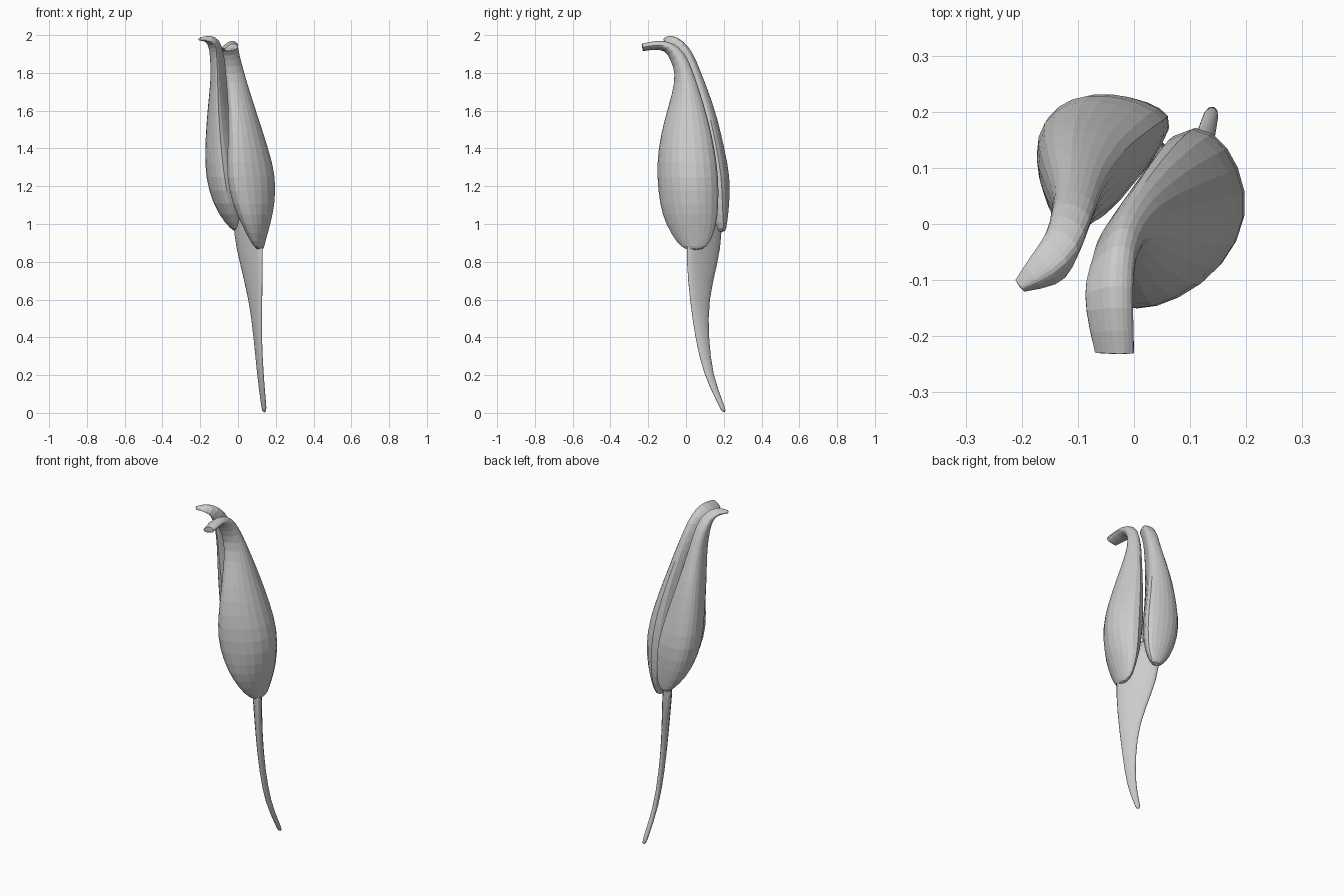
import bpy, bmesh, math
from mathutils import Vector, Matrix

if "Cube" in bpy.data.objects:
    bpy.data.objects.remove(bpy.data.objects["Cube"])

Z = Vector((0, 0, 1))


def loft(name, rings, subdiv=1, smooth=False):
    """Skin a list of equal-length point rings and cap both ends."""
    bm = bmesh.new()
    vs = [[bm.verts.new(p) for p in r] for r in rings]
    n = len(rings[0])
    for a, b in zip(vs, vs[1:]):
        for i in range(n):
            j = (i + 1) % n
            bm.faces.new((a[i], a[j], b[j], b[i]))
    ends = [bm.faces.new(vs[0][::-1]), bm.faces.new(vs[-1])]
    # keep the rims of the cut ends crisp
    layer = bm.edges.layers.float.new("crease_edge")
    for e in ends[1].edges:
        e[layer] = 0.8
    bmesh.ops.recalc_face_normals(bm, faces=bm.faces)
    me = bpy.data.meshes.new(name)
    bm.to_mesh(me)
    bm.free()
    ob = bpy.data.objects.new(name, me)
    bpy.context.collection.objects.link(ob)
    if subdiv:
        ob.modifiers.new("Subdivision", "SUBSURF").levels = subdiv
        ob.modifiers["Subdivision"].render_levels = subdiv
    if smooth:
        me.polygons.foreach_set("use_smooth", [True] * len(me.polygons))
    return ob


def lobe(name, shape, body, tip, curl):
    """Body rows: z, x0, x1, y0, y1.  Tip rows: centre, half x, half y, tilt, squeeze."""
    xs, ys = zip(*shape)
    mx, my = (max(xs) + min(xs)) / 2, (max(ys) + min(ys)) / 2
    wx, wy = (max(xs) - min(xs)) / 2, (max(ys) - min(ys)) / 2
    unit = [((x - mx) / wx, (y - my) / wy) for x, y in shape]
    curl = Vector(curl).normalized()
    axis = Z.cross(curl)
    rows = [(((x0 + x1) / 2, (y0 + y1) / 2, z), (x1 - x0) / 2, (y1 - y0) / 2, 0, 1)
            for z, x0, x1, y0, y1 in body] + tip
    rings = []
    for c, hx, hy, tilt, k in rows:
        rot = Matrix.Rotation(math.radians(tilt), 3, axis)
        ring = []
        for u, v in unit:
            o = Vector((u * hx, v * hy, 0)) * 1.035
            o -= curl * o.dot(curl) * (1 - k)
            ring.append(Vector(c) + rot @ o)
        rings.append(ring)
    return loft(name, rings)


# Right pollen lobe: D-shaped section, tip curling forward
lobe("right_anther_lobe",
     [(-.07, -.06), (-.05, -.13), (0, -.157), (.08, -.135), (.16, -.08), (.208, .01),
      (.19, .1), (.14, .165), (.07, .175), (0, .06)],
     [(.86, .10, .135, .0, .09), (.90, .065, .145, -.05, .13), (1.0, .015, .175, -.11, .165),
      (1.1, -.035, .2, -.14, .175), (1.25, -.07, .208, -.157, .175), (1.4, -.06, .165, -.15, .155),
      (1.55, -.055, .115, -.117, .12), (1.7, -.06, .065, -.07, .075), (1.8, -.07, .035, -.055, .04)],
     [((-.033, -.043, 1.89), .042, .045, 25, 1), ((-.045, -.09, 1.94), .045, .03, 55, 1),
      ((-.045, -.15, 1.95), .045, .025, 85, 1), ((-.035, -.232, 1.935), .037, .02, 95, 1)],
     (0, -1, 0))

# Left pollen lobe: tip tapering to the front left
lobe("left_anther_lobe",
     [(.07, .17), (.04, .205), (-.02, .228), (-.085, .235), (-.14, .215), (-.172, .17),
      (-.17, .1), (-.14, .04), (-.09, 0), (-.055, .005), (.01, .08)],
     [(.955, -.015, .03, .165, .21), (1.0, -.065, .06, .12, .217), (1.1, -.13, .075, .04, .23),
      (1.25, -.172, .07, 0, .235), (1.4, -.173, .03, -.005, .203), (1.55, -.165, -.01, -.02, .17),
      (1.7, -.15, -.045, -.03, .12), (1.8, -.142, -.06, -.04, .08)],
     [((-.11, -.01, 1.9), .042, .05, 20, .9), ((-.12, -.05, 1.955), .045, .045, 45, .7),
      ((-.15, -.085, 1.983), .042, .042, 80, .45), ((-.203, -.113, 1.978), .014, .014, 95, .5)],
     (-.8, -.6, 0))

# Flattened stalk: each row gives height, both edge points and thickness
stalk = [(0, .133, .213, .147, .193, .026), (.05, .127, .198, .143, .17, .027),
         (.2, .106, .14, .13, .093, .03), (.4, .088, .12, .12, .047, .032),
         (.6, .06, .118, .126, .02, .038), (.8, .01, .172, .13, .0, .05),
         (.95, -.025, .195, .13, .005, .055), (1.12, -.02, .18, .11, .03, .05)]
rings = []
for z, ax, ay, bx, by, t in stalk:
    a, b = Vector((ax, ay, z)), Vector((bx, by, z))
    half = (b - a) / 2
    side = Z.cross(half).normalized() * t / 2
    rings.append([(a + b) / 2 + (half * math.cos(w) + side * math.sin(w)) * 1.04
                  for w in (i * math.tau / 10 for i in range(10))])
loft("filament_stalk", rings, smooth=True)
